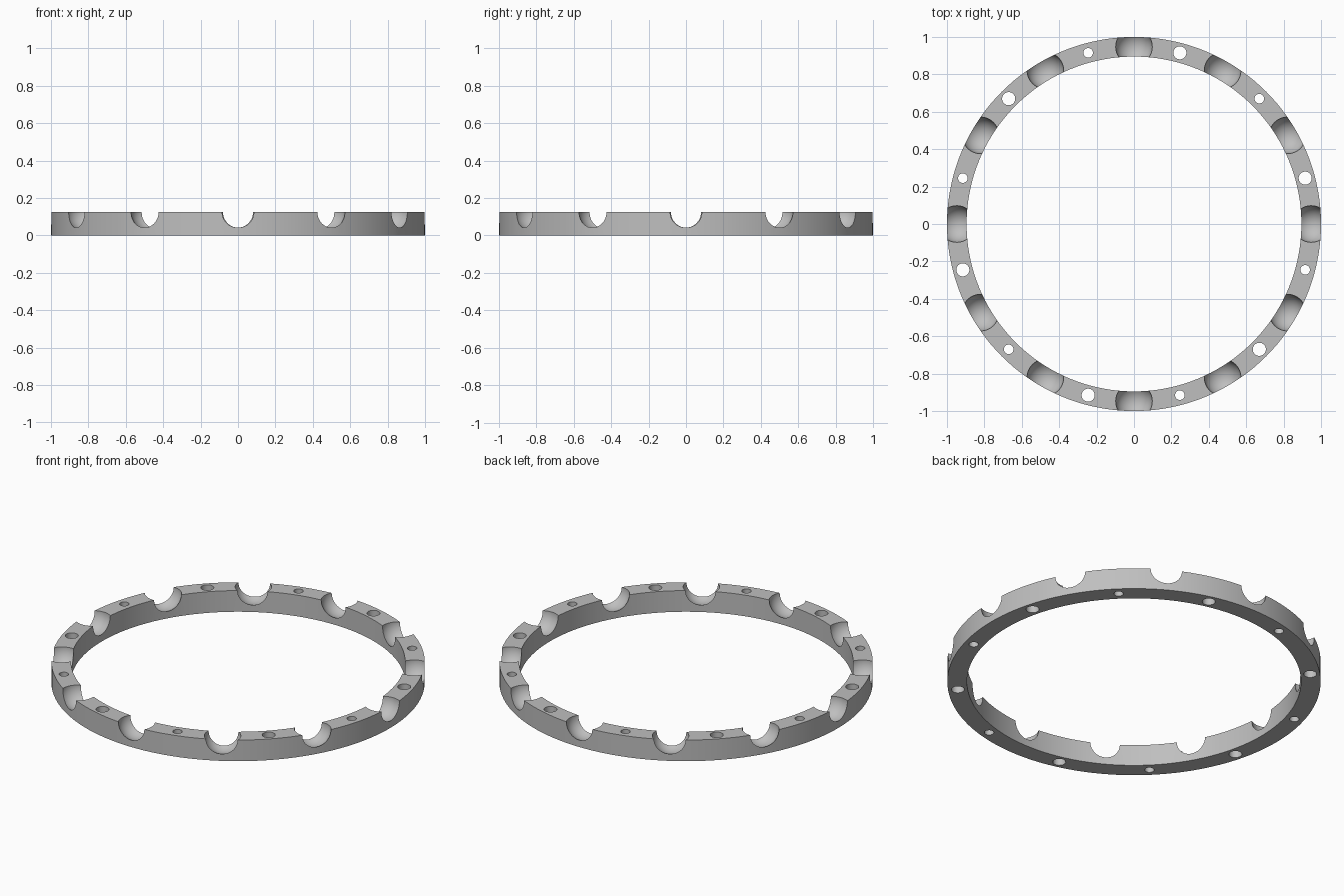
import bpy
import bmesh
from math import cos, sin, pi, radians
from mathutils import Matrix, Vector

OUTER, INNER, HEIGHT = 1.0, 0.895, 0.125
MID = (OUTER + INNER) / 2
SEGMENTS = 144

cube = bpy.data.objects.get("Cube")
if cube:
    bpy.data.objects.remove(cube, do_unlink=True)

grey = bpy.data.materials.new("plain grey")
grey.use_nodes = True
colour = (0.52, 0.52, 0.52, 1)
grey.diffuse_color = colour
grey.node_tree.nodes["Principled BSDF"].inputs["Base Color"].default_value = colour


def make_object(name, bm):
    mesh = bpy.data.meshes.new(name)
    bmesh.ops.recalc_face_normals(bm, faces=bm.faces)
    bm.to_mesh(mesh)
    bm.free()
    mesh.materials.append(grey)
    obj = bpy.data.objects.new(name, mesh)
    bpy.context.collection.objects.link(obj)
    return obj


def on_ring(degrees, z):
    a = radians(degrees)
    return Matrix.Translation(Vector((MID * cos(a), MID * sin(a), z))) @ Matrix.Rotation(a, 4, "Z")


# Ring body: rectangular section swept around the axis
bm = bmesh.new()
section = [(INNER, 0), (OUTER, 0), (OUTER, HEIGHT), (INNER, HEIGHT)]
loops = []
for i in range(SEGMENTS):
    a = 2 * pi * i / SEGMENTS
    loops.append([bm.verts.new((r * cos(a), r * sin(a), z)) for r, z in section])
for i, loop in enumerate(loops):
    following = loops[(i + 1) % SEGMENTS]
    for j in range(4):
        k = (j + 1) % 4
        bm.faces.new((loop[j], loop[k], following[k], following[j]))
ring = make_object("bearing_cage_ring", bm)

# Cutters: twelve ball pockets, with alternating large and small holes between
bm = bmesh.new()
for i in range(12):
    bmesh.ops.create_uvsphere(bm, u_segments=48, v_segments=24, radius=0.098,
                              matrix=on_ring(30 * i, HEIGHT - 0.001))
    hole = 0.035 if i % 2 == 0 else 0.0255
    bmesh.ops.create_cone(bm, cap_ends=True, segments=32, radius1=hole, radius2=hole,
                          depth=0.3, matrix=on_ring(30 * i + 15, HEIGHT / 2))
cutter = make_object("pocket_and_hole_cutter", bm)
cutter.hide_render = True

cut = ring.modifiers.new("pockets and holes", "BOOLEAN")
cut.operation = "DIFFERENCE"
cut.solver = "EXACT"
cut.object = cutter

bpy.ops.object.select_all(action="DESELECT")
ring.select_set(True)
bpy.context.view_layer.objects.active = ring
bpy.ops.object.modifier_apply(modifier=cut.name)
bpy.data.objects.remove(cutter, do_unlink=True)

# Smooth walls and pockets, crisp rims
bpy.ops.object.shade_smooth_by_angle(angle=radians(30))
